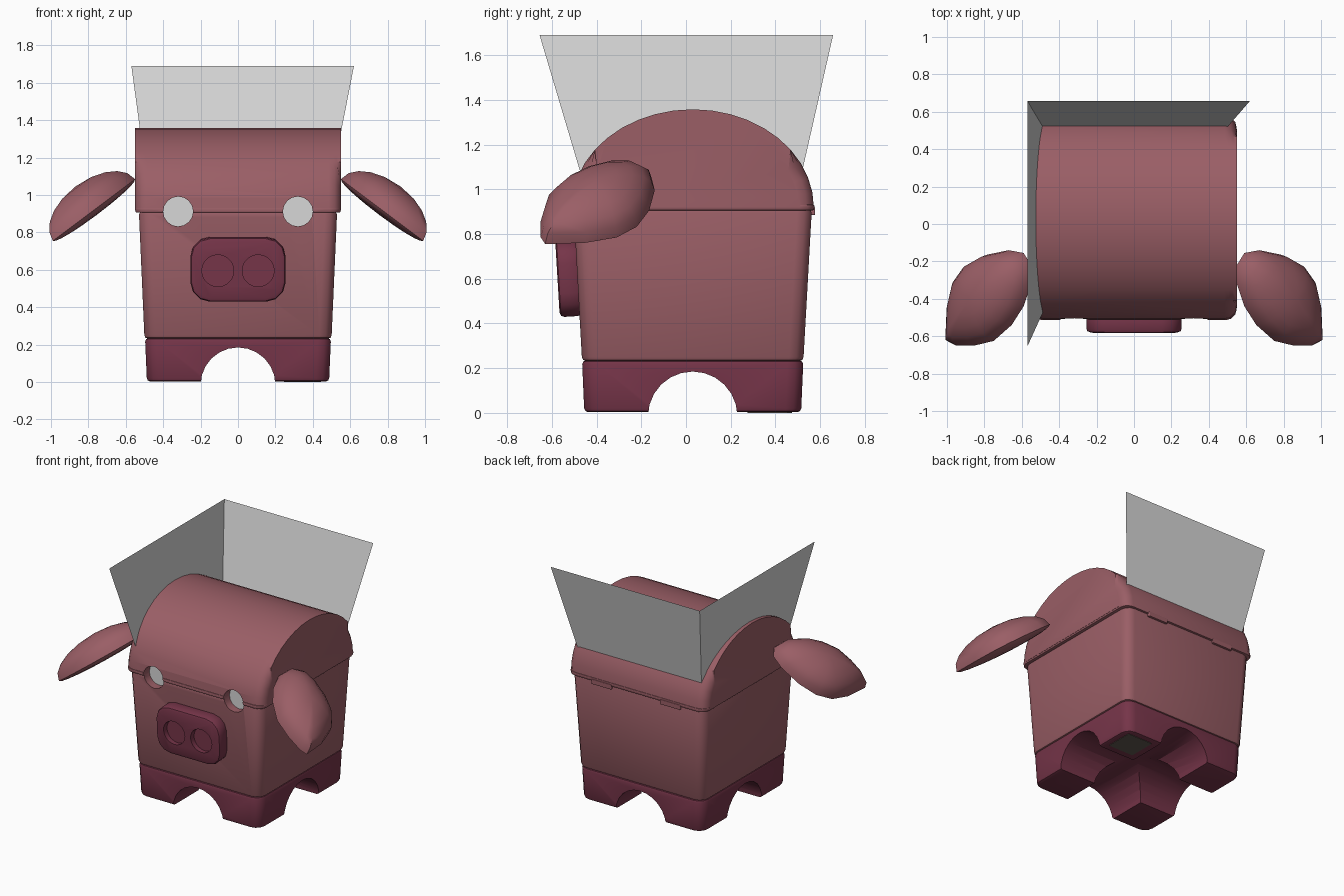
import bpy, bmesh, math
from mathutils import Vector, Matrix

if "Cube" in bpy.data.objects:
    bpy.data.objects.remove(bpy.data.objects["Cube"])

CY = 0.03  # the chest sits slightly behind the centre


def material(name, rgb):
    m = bpy.data.materials.new(name)
    m.diffuse_color = (*rgb, 1)
    m.use_nodes = True
    m.node_tree.nodes["Principled BSDF"].inputs["Base Color"].default_value = m.diffuse_color
    return m


PINK = material("dusty pink", (0.325, 0.113, 0.133))
MAROON = material("maroon", (0.18, 0.035, 0.066))
GREY = material("light grey", (0.68, 0.68, 0.68))
DARK = material("dark grey", (0.12, 0.1, 0.08))


def add(name, bm, mat=None):
    bmesh.ops.recalc_face_normals(bm, faces=bm.faces)
    me = bpy.data.meshes.new(name)
    bm.to_mesh(me)
    bm.free()
    ob = bpy.data.objects.new(name, me)
    bpy.context.collection.objects.link(ob)
    if mat:
        me.materials.append(mat)
    return ob


def activate(ob):
    bpy.ops.object.select_all(action='DESELECT')
    ob.select_set(True)
    bpy.context.view_layer.objects.active = ob


def smooth(ob, angle=35):
    activate(ob)
    bpy.ops.object.shade_smooth_by_angle(angle=math.radians(angle))


def block(name, mat, bottom, top, z0, z1, corner, edge, cy=CY, segs=3):
    """Tapered box with rounded upright corners and softened rims."""
    bm = bmesh.new()
    rings = []
    for (hx, hy), z in ((bottom, z0), (top, z1)):
        rings.append([bm.verts.new((sx * hx, cy + sy * hy, z))
                      for sx, sy in ((-1, -1), (1, -1), (1, 1), (-1, 1))])
    a, b = rings
    bm.faces.new(a[::-1])
    bm.faces.new(b)
    for i in range(4):
        j = (i + 1) % 4
        bm.faces.new((a[i], a[j], b[j], b[i]))
    upright = [e for e in bm.edges if abs(e.verts[0].co.z - e.verts[1].co.z) > 1e-4]
    bmesh.ops.bevel(bm, geom=upright, offset=corner, segments=segs, profile=0.5, affect='EDGES')
    rims = [e for e in bm.edges if abs(e.verts[0].co.z - e.verts[1].co.z) < 1e-4]
    bmesh.ops.bevel(bm, geom=rims, offset=edge, segments=2, profile=0.5, affect='EDGES')
    return add(name, bm, mat)


def cylinder(name, radius, start, end, sides=24, mat=None):
    start, end = Vector(start), Vector(end)
    d = end - start
    bm = bmesh.new()
    rot = d.to_track_quat('Z', 'Y').to_matrix().to_4x4()
    bmesh.ops.create_cone(bm, cap_ends=True, segments=sides, radius1=radius, radius2=radius,
                          depth=d.length, matrix=Matrix.Translation((start + end) / 2) @ rot)
    return add(name, bm, mat)


def cut(ob, cutters):
    activate(ob)
    for c in cutters:
        mod = ob.modifiers.new("cut", 'BOOLEAN')
        mod.operation = 'DIFFERENCE'
        mod.solver = 'EXACT'
        mod.object = c
        bpy.ops.object.modifier_apply(modifier=mod.name)


def discard(obs):
    for o in obs:
        bpy.data.objects.remove(o)


# Footed base with two crossing arches
base = block("base", MAROON, (0.487, 0.485), (0.497, 0.495), 0.003, 0.235, 0.07, 0.018)
arches = [cylinder("arch_cutter", 0.2, (0, -1, -0.015), (0, 1, -0.015)),
          cylinder("arch_cutter", 0.2, (-1, CY, -0.015), (1, CY, -0.015))]
cut(base, arches)
discard(arches)
smooth(base)

# Dark pad under one foot
pad = block("foot_pad", DARK, (0.1, 0.1), (0.1, 0.1), 0.0, 0.006, 0.01, 0.001, cy=0)
pad.location = (0.345, 0.375, 0)

# Tapered body
body = block("body", PINK, (0.5, 0.495), (0.53, 0.533), 0.232, 0.912, 0.065, 0.018)

# Domed lid: half ellipse drawn along x with rounded ends
bm = bmesh.new()
N = 20
ends = []
for x in (-0.55, 0.55):
    ring = []
    for i in range(N + 1):
        t = math.pi * i / N
        ring.append(bm.verts.new((x, CY + 0.542 * math.cos(t), 0.918 + 0.44 * math.sin(t))))
    ends.append(ring)
    bm.faces.new(ring)
for i in range(N + 1):
    j = (i + 1) % (N + 1)
    bm.faces.new((ends[0][i], ends[0][j], ends[1][j], ends[1][i]))
bm.edges.ensure_lookup_table()
arcs = [e for e in bm.edges if abs(e.verts[0].co.x - e.verts[1].co.x) < 1e-4
        and max(v.co.z for v in e.verts) > 0.93]
bmesh.ops.bevel(bm, geom=arcs, offset=0.065, segments=3, profile=0.5, affect='EDGES')
lid = add("lid", bm, PINK)

# Lip around the lid's lower edge
lip = block("lid_lip", PINK, (0.547, 0.543), (0.55, 0.545), 0.906, 0.932, 0.06, 0.006)

# Eye sockets through body, lip and lid, with grey eyes set inside
sockets = [cylinder("eye_cutter", 0.08, (s * 0.32, -0.8, 0.912), (s * 0.32, -0.43, 0.912), 16)
           for s in (-1, 1)]
for ob in (body, lid, lip):
    cut(ob, sockets)
    smooth(ob)
discard(sockets)
for s, side in ((-1, "left"), (1, "right")):
    cylinder(side + "_eye", 0.082, (s * 0.32, -0.44, 0.912), (s * 0.32, -0.425, 0.912), 16, GREY)

# Hinges on the back
for s, side in ((-1, "left"), (1, "right")):
    h = block(side + "_hinge", PINK, (0.08, 0.02), (0.08, 0.02), 0.885, 0.92, 0.006, 0.004, cy=0)
    h.location = (s * 0.275, 0.558, 0)

# Snout: rounded plate stood upright and tilted a little
snout = block("snout", MAROON, (0.255, 0.172), (0.255, 0.172), -0.05, 0.05, 0.105, 0.02, cy=0)
snout.data.transform(Matrix.Translation((0, -0.525, 0.603))
                     @ Matrix.Rotation(math.radians(93.4), 4, 'X'))
nostrils = [cylinder("nostril_cutter", 0.085, (s * 0.108, -0.8, 0.595), (s * 0.108, -0.535, 0.595))
            for s in (-1, 1)]
cut(snout, nostrils)
discard(nostrils)
smooth(snout)

# Ears: leaf outline on a sloping plane, domed above and nearly flat below
LEAF = [(0, -.22), (.05, -.155), (.15, -.14), (.3, -.165), (.42, -.22), (.5, -.31), (.54, -.45),
        (.55, -.63), (.5, -.65), (.38, -.65), (.25, -.625), (.13, -.54), (.05, -.44), (0, -.32)]


def ear(name, side):
    bm = bmesh.new()
    cu, cv = 0.28, -0.4

    def point(u, v, h):
        return bm.verts.new((side * (0.55 + 0.8 * u + 0.6 * h), v, 1.085 - 0.6 * u + 0.8 * h))

    def ring(s, h):
        return [point(cu + (u - cu) * s, cv + (v - cv) * s, h) for u, v in LEAF]

    rim = ring(1, 0)
    for height in (0.16, -0.03):
        last = rim
        for s in (0.95, 0.82, 0.62, 0.35):
            new = ring(s, height * math.sqrt(1 - s * s))
            for i in range(len(LEAF)):
                j = (i + 1) % len(LEAF)
                bm.faces.new((last[i], last[j], new[j], new[i]))
            last = new
        tip = point(cu, cv, height)
        for i in range(len(LEAF)):
            bm.faces.new((last[i], last[(i + 1) % len(LEAF)], tip))
    smooth(add(name, bm, PINK), 45)


ear("left_ear", -1)
ear("right_ear", 1)

# Flared grey panels rising behind and on the left of the lid
bm = bmesh.new()
top = [bm.verts.new(p) for p in ((0.62, 0.658, 1.69), (-0.57, 0.658, 1.69), (-0.57, -0.655, 1.69))]
low = [bm.verts.new(p) for p in ((0.475, 0.49, 0.95), (-0.47, 0.49, 0.95), (-0.47, -0.435, 0.95))]
for i in range(2):
    bm.faces.new((top[i], top[i + 1], low[i + 1], low[i]))
add("flared_panels", bm, GREY)
